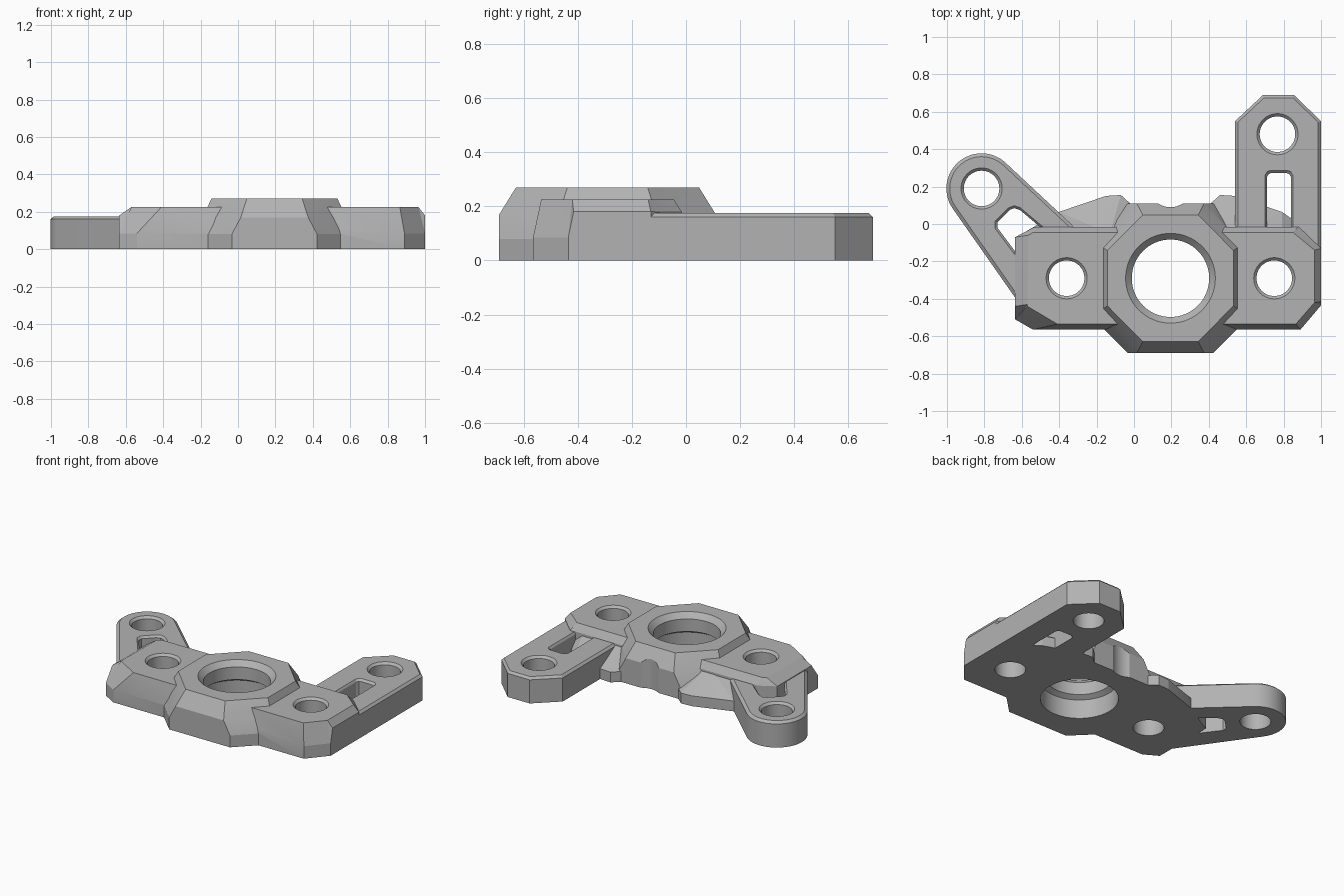
import bpy, bmesh
from math import cos, sin, radians, pi
from mathutils import Vector

if "Cube" in bpy.data.objects:
    bpy.data.objects.remove(bpy.data.objects["Cube"], do_unlink=True)

grey = bpy.data.materials.new("light_grey")
grey.use_nodes = True
grey.diffuse_color = (0.45, 0.45, 0.45, 1)
grey.node_tree.nodes["Principled BSDF"].inputs["Base Color"].default_value = (0.45, 0.45, 0.45, 1)

HUB = Vector((0.195, -0.29))


def loft(name, rings):
    """Closed solid through rings of 3D points with equal counts."""
    bm = bmesh.new()
    loops = [[bm.verts.new(p) for p in ring] for ring in rings]
    n = len(loops[0])
    for a, b in zip(loops, loops[1:]):
        for i in range(n):
            j = (i + 1) % n
            bm.faces.new((a[i], a[j], b[j], b[i]))
    bm.faces.new(loops[0][::-1])
    bm.faces.new(loops[-1])
    bmesh.ops.connect_verts_nonplanar(bm, angle_limit=0.01, faces=bm.faces[:])
    bmesh.ops.recalc_face_normals(bm, faces=bm.faces[:])
    mesh = bpy.data.meshes.new(name)
    bm.to_mesh(mesh)
    bm.free()
    mesh.materials.append(grey)
    obj = bpy.data.objects.new(name, mesh)
    bpy.context.collection.objects.link(obj)
    return obj


def at(points, z):
    return [(p[0], p[1], z) for p in points]


def combine(target, tool, operation):
    """Apply a boolean and discard the tool."""
    tool.hide_render = True
    mod = target.modifiers.new(operation, 'BOOLEAN')
    mod.operation = operation
    mod.solver = 'EXACT'
    mod.object = tool
    bpy.context.view_layer.objects.active = target
    bpy.ops.object.modifier_apply(modifier=mod.name)
    bpy.data.objects.remove(tool, do_unlink=True)


def round_cutter(x, y, profile, n=64):
    circle = [(cos(2 * pi * i / n), sin(2 * pi * i / n)) for i in range(n)]
    return loft("round_cutter", [at([(x + r * c, y + r * s) for c, s in circle], z) for r, z in profile])


def slot_cutter(points, top):
    """Through slot with a small flared rim."""
    mid = sum((Vector(p) for p in points), Vector((0, 0))) / len(points)
    wide = [mid + (Vector(p) - mid) * 1.14 for p in points]
    return loft("slot_cutter", [at(points, -0.05), at(points, top - 0.014), at(wide, top), at(wide, top + 0.05)])


# Octagonal hub with sloping flanks
def octagon(fx, fy, sx, sy, z):
    quarter = [(fx, fy), (sx, sy)]
    pts = [(x, y) for x, y in quarter]
    pts += [(x, -y) for x, y in quarter[::-1]]
    pts += [(-x, -y) for x, y in quarter]
    pts += [(-x, y) for x, y in quarter[::-1]]
    return at([HUB + Vector(p) for p in pts], z)


body = loft("bracket_body", [
    octagon(0.228, 0.40, 0.425, 0.205, 0),
    octagon(0.228, 0.40, 0.425, 0.205, 0.08),
    octagon(0.18, 0.40, 0.385, 0.18, 0.17),
    octagon(0.148, 0.338, 0.337, 0.148, 0.27)])


# Side wings: each entry is outer x, y, z, then top x, y
def wing(name, rows):
    return loft(name, [
        [(r[0], r[1], 0) for r in rows],
        [r[:3] for r in rows],
        [(r[3], r[4], 0.225) for r in rows]])


left_block = wing("right_wing", [
    (0.1, -0.565, 0.085, 0.1, -0.535),
    (-0.54, -0.565, 0.085, -0.41, -0.535),
    (-0.635, -0.51, 0.085, -0.57, -0.44),
    (-0.635, -0.44, 0.18, -0.57, -0.43),
    (-0.635, -0.07, 0.18, -0.565, -0.06),
    (-0.53, -0.015, 0.178, -0.54, -0.045),
    (0.1, -0.015, 0.178, 0.1, -0.045)])
right_block = wing("left_wing", [
    (0.3, -0.565, 0.085, 0.3, -0.535),
    (0.89, -0.565, 0.085, 0.865, -0.535),
    (1.0, -0.435, 0.085, 0.965, -0.42),
    (1.0, -0.415, 0.18, 0.965, -0.41),
    (1.0, -0.13, 0.18, 0.965, -0.14),
    (0.88, -0.015, 0.178, 0.85, -0.045),
    (0.3, -0.015, 0.178, 0.3, -0.045)])


# Sloping gussets behind the wings
def gusset(name, mirrored):
    low = [(-0.62, -0.065), (-0.4, 0.065), (-0.15, 0.15), (-0.07, 0.155), (-0.015, 0.105), (0.05, -0.1), (-0.6, -0.1)]
    high = [(-0.56, -0.06), (-0.4, -0.02), (-0.2, -0.02), (-0.12, -0.02), (-0.07, -0.02), (0.05, -0.1), (-0.56, -0.1)]
    if mirrored:
        low, high = [[(min(2 * HUB.x - x, 0.98), y) for x, y in ring] for ring in (low, high)]
    return loft(name, [at(low, 0), at(low, 0.07), at(high, 0.168)])


# Round-ended diagonal arm with a triangular window
EYE = Vector((-0.815, 0.19))


def diagonal_outline(r, z):
    angles = [radians(47 + 168 * i / 28) for i in range(29)]
    arc = [EYE + r * Vector((cos(a), sin(a))) for a in angles]
    start = arc[0] + 0.58 * Vector((sin(angles[0]), -cos(angles[0])))
    end = arc[-1] + 0.65 * Vector((-sin(angles[-1]), cos(angles[-1])))
    return at([start] + arc + [end], z)


diagonal_arm = loft("diagonal_arm", [
    diagonal_outline(0.188, 0), diagonal_outline(0.188, 0.16), diagonal_outline(0.17, 0.175)])
combine(diagonal_arm, slot_cutter(
    [(-0.73, 0.01), (-0.665, 0.075), (-0.64, 0.085), (-0.61, 0.075), (-0.45, -0.06), (-0.58, -0.22), (-0.73, -0.02)],
    0.175), 'DIFFERENCE')


# Straight arm with a clipped end and a rectangular window
def straight_outline(inset, z):
    d, k = inset, inset * 0.41
    return at([(0.54 + d, -0.25), (0.54 + d, 0.55 - k), (0.69 + k, 0.69 - d),
               (0.855 - k, 0.69 - d), (1 - d, 0.55 - k), (1 - d, -0.25)], z)


straight_arm = loft("straight_arm", [
    straight_outline(0, 0), straight_outline(0, 0.16), straight_outline(0.015, 0.175)])
combine(straight_arm, slot_cutter(
    [(0.71, -0.1), (0.71, 0.25), (0.72, 0.267), (0.735, 0.273),
     (0.815, 0.273), (0.83, 0.267), (0.84, 0.25), (0.84, -0.1)], 0.175), 'DIFFERENCE')

# Weld everything into one solid
for part in (left_block, right_block, gusset("right_gusset", False), gusset("left_gusset", True),
             diagonal_arm, straight_arm):
    combine(body, part, 'UNION')

# Bolt holes with countersunk rims
for x, y, top in ((-0.36, -0.29, 0.225), (0.75, -0.29, 0.225), (0.767, 0.48, 0.175), (EYE.x, EYE.y, 0.175)):
    combine(body, round_cutter(x, y, [(0.095, -0.05), (0.095, top - 0.015), (0.11, top), (0.11, top + 0.1)]),
            'DIFFERENCE')

# Main bore with an inner lip, and the shallow notch in the back wall
combine(body, round_cutter(HUB.x, HUB.y, [(0.24, -0.05), (0.24, 0.13), (0.207, 0.15), (0.207, 0.235),
                                          (0.24, 0.27), (0.24, 0.35)]), 'DIFFERENCE')
combine(body, round_cutter(HUB.x, 0.21, [(0.12, -0.05), (0.12, 0.35)]), 'DIFFERENCE')

bpy.ops.object.select_all(action='DESELECT')
body.select_set(True)
bpy.context.view_layer.objects.active = body
bpy.ops.object.shade_smooth_by_angle(angle=radians(15))
